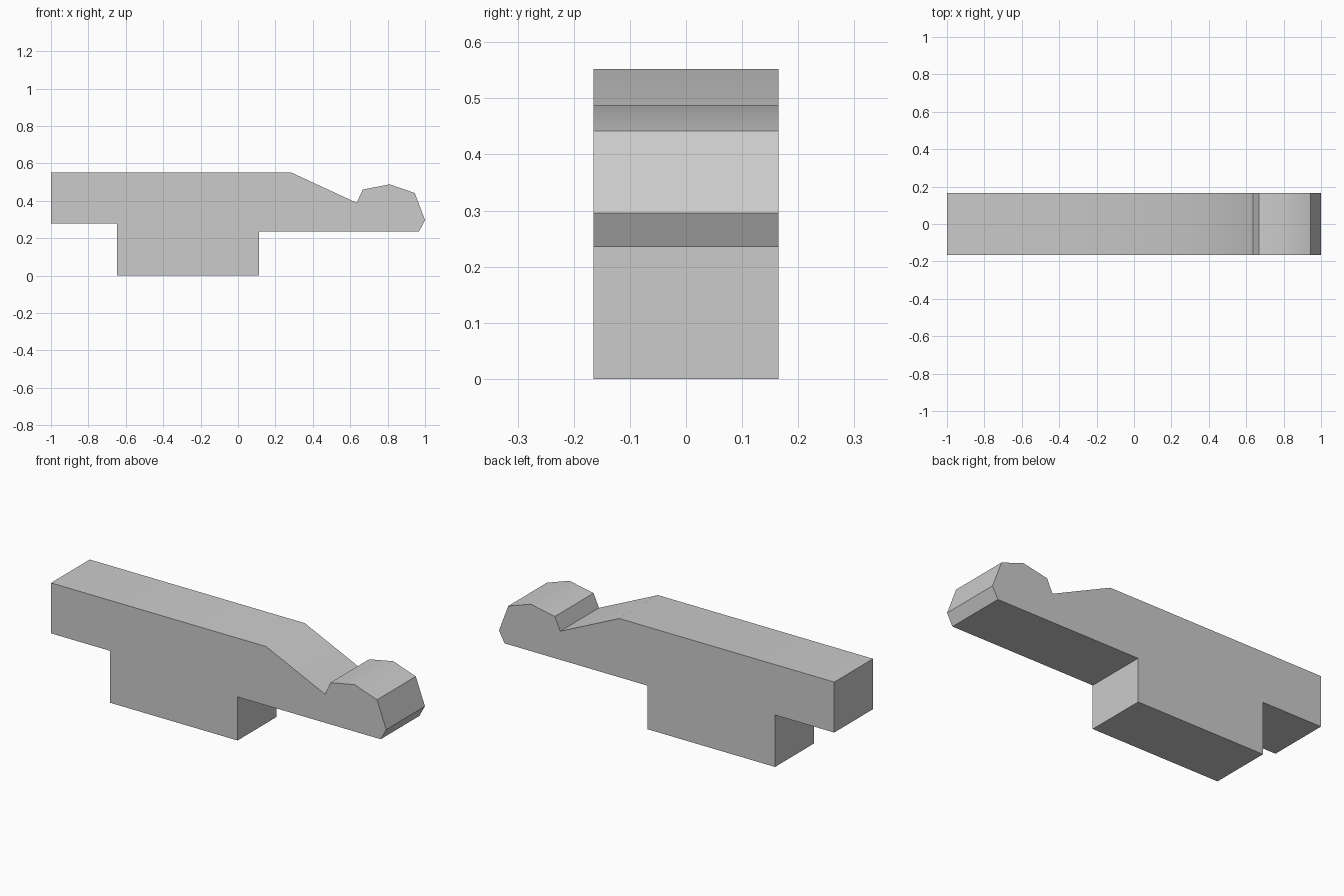
import bpy
import bmesh

cube = bpy.data.objects.get("Cube")
if cube:
    bpy.data.objects.remove(cube, do_unlink=True)

HALF_WIDTH = 0.165

grey = bpy.data.materials.new("plain grey")
grey.use_nodes = True
colour = (0.6, 0.6, 0.6, 1)
grey.diffuse_color = colour
grey.node_tree.nodes["Principled BSDF"].inputs["Base Color"].default_value = colour

# Side outline: tail, lower block, underside, rounded nose, notch, sloping top
outline = [
    (-1, 0.552), (-1, 0.28), (-0.647, 0.28), (-0.647, 0),
    (0.113, 0), (0.113, 0.235), (0.967, 0.235), (1, 0.296),
    (0.945, 0.442), (0.811, 0.488), (0.667, 0.46), (0.635, 0.389),
    (0.283, 0.552),
]


def extrude_outline(name, points, half_width, material):
    """Solid with the outline in the XZ plane, extruded along Y."""
    bm = bmesh.new()
    face = bm.faces.new([bm.verts.new((x, -half_width, z)) for x, z in points])
    result = bmesh.ops.extrude_face_region(bm, geom=[face], use_keep_orig=True)
    moved = [v for v in result["geom"] if isinstance(v, bmesh.types.BMVert)]
    bmesh.ops.translate(bm, verts=moved, vec=(0, 2 * half_width, 0))
    bmesh.ops.recalc_face_normals(bm, faces=bm.faces)
    mesh = bpy.data.meshes.new(name)
    bm.to_mesh(mesh)
    bm.free()
    mesh.materials.append(material)
    obj = bpy.data.objects.new(name, mesh)
    bpy.context.collection.objects.link(obj)
    return obj


body = extrude_outline("body", outline, HALF_WIDTH, grey)

# Soft shading over the shallow bends, crisp elsewhere
bpy.ops.object.select_all(action="DESELECT")
body.select_set(True)
bpy.context.view_layer.objects.active = body
bpy.ops.object.shade_smooth_by_angle(angle=0.55)
